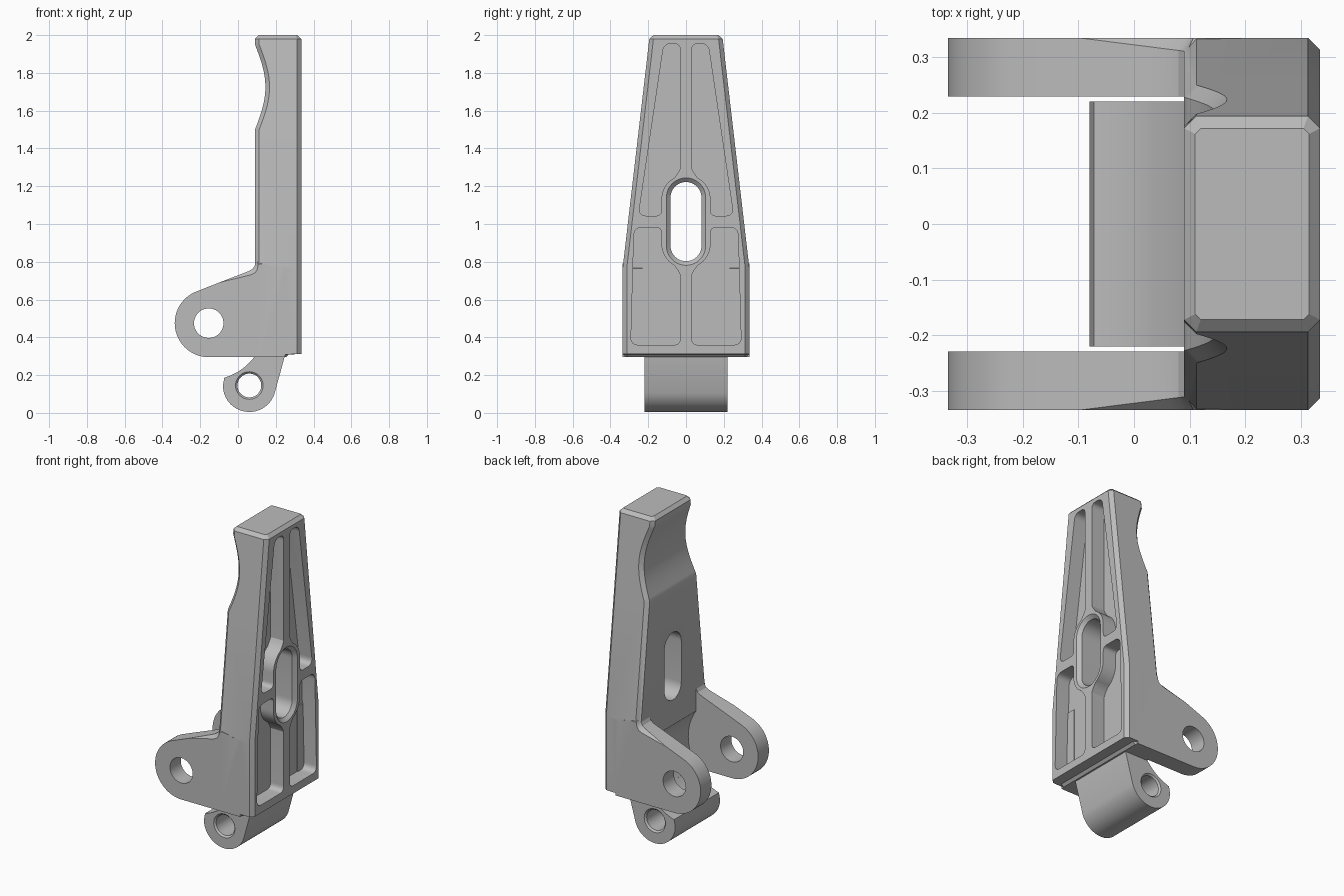
import bpy, bmesh
from math import sin, cos, pi, radians
from mathutils import Vector

cube = bpy.data.objects.get("Cube")
if cube:
    bpy.data.objects.remove(cube, do_unlink=True)

metal = bpy.data.materials.new("grey metal")
metal.use_nodes = True
metal.diffuse_color = (0.5, 0.5, 0.5, 1)
metal.node_tree.nodes["Principled BSDF"].inputs["Base Color"].default_value = (0.5, 0.5, 0.5, 1)


def loft(name, rings):
    """Closed solid through rings of equal point count."""
    bm = bmesh.new()
    rows = [[bm.verts.new(p) for p in ring] for ring in rings]
    n = len(rows[0])
    for a, b in zip(rows, rows[1:]):
        for i in range(n):
            j = (i + 1) % n
            bm.faces.new((a[i], a[j], b[j], b[i]))
    bm.faces.new(rows[0][::-1])
    bm.faces.new(rows[-1])
    bmesh.ops.recalc_face_normals(bm, faces=bm.faces)
    mesh = bpy.data.meshes.new(name)
    bm.to_mesh(mesh)
    bm.free()
    mesh.materials.append(metal)
    ob = bpy.data.objects.new(name, mesh)
    bpy.context.collection.objects.link(ob)
    return ob


def arc(cx, cz, r, a0, a1, n=20):
    angles = [radians(a0 + (a1 - a0) * i / n) for i in range(n + 1)]
    return [(cx + r * cos(a), cz + r * sin(a)) for a in angles]


def fillet(corner, before, after, r, n=6):
    """Rounded corner as a short quadratic curve."""
    c, p, q = Vector(corner), Vector(before), Vector(after)
    p = c + (p - c).normalized() * r
    q = c + (q - c).normalized() * r
    return [tuple((1 - t) ** 2 * p + 2 * t * (1 - t) * c + t * t * q)
            for t in (i / n for i in range(n + 1))]


def along_y(outline, y):
    return [(x, y, z) for x, z in outline]


def along_x(outline, x):
    return [(x, y, z) for y, z in outline]


def combine(target, other, operation):
    mod = target.modifiers.new("join", "BOOLEAN")
    mod.operation, mod.solver, mod.object = operation, "EXACT", other
    bpy.context.view_layer.objects.active = target
    bpy.ops.object.modifier_apply(modifier=mod.name)
    bpy.data.objects.remove(other, do_unlink=True)


# Tapered body with chamfered corners and a finger scoop near the top
BACK, FACE, CH = 0.09, 0.335, 0.022


def half_width(z):
    return 0.335 if z < 0.77 else 0.335 - 0.143 * (z - 0.77) / 1.23


def section(z, x0, x1, w, c=CH):
    return [(x0, c - w, z), (x0 + c, -w, z), (x1 - c, -w, z), (x1, c - w, z),
            (x1, w - c, z), (x1 - c, w, z), (x0 + c, w, z), (x0, w - c, z)]


rings = [section(0.295, BACK, 0.255, 0.335), section(0.31, BACK, 0.27, 0.335)]
rings += [section(z, BACK, FACE, half_width(z)) for z in (0.311, 0.77)]
for i in range(25):
    t = i / 24
    z = 1.5 + 0.45 * t
    rings.append(section(z, BACK + 0.055 * sin(pi * t), FACE, half_width(z)))
rings.append(section(1.98, BACK, FACE, half_width(1.98)))
rings.append(section(2.0, BACK + 0.02, FACE - 0.02, half_width(2.0) - 0.02, 0.01))
bracket = loft("lever_bracket", rings)

# Round clearance between the lugs
PIVOT = (-0.155, 0.475)
clearance = arc(*PIVOT, 0.30, 0, 360, 64)[:-1]
combine(bracket, loft("clearance", [along_y(clearance, y) for y in (-0.23, 0.23)]), "DIFFERENCE")

# Four weight pockets around the slot
upper = [(0.03, 1.955), (0.117, 1.955), (0.252, 1.043), (0.13, 1.043)]
lower = [(0.03, 0.36), (0.292, 0.36), (0.275, 0.982), (0.13, 0.982)]
for corners, cz, sign in ((upper, 1.13, 1), (lower, 0.895, -1)):
    top_in, top_out, low_out, low_in = corners
    bow = arc(0, cz, 0.13, 0, 62 * sign, 10)
    neck = (0.03, bow[-1][1] + 0.05 * sign)
    outline = (fillet(top_in, neck, top_out, 0.035) + fillet(top_out, top_in, low_out, 0.04)
               + fillet(low_out, top_out, low_in, 0.045) + fillet(low_in, low_out, bow[0], 0.03)
               + bow + [(0.04, neck[1] - 0.02 * sign), neck])
    for side in (-1, 1):
        ring = [(side * y, z) for y, z in outline]
        combine(bracket, loft("pocket", [along_x(ring, x) for x in (FACE - 0.09, 0.4)]), "DIFFERENCE")


# Long slot through the body, with a chamfered mouth
def slot_ring(r):
    return arc(0, 1.14, r, 0, 180) + arc(0, 0.885, r, 180, 360)


slot = [along_x(slot_ring(r), x) for x, r in
        ((0.0, 0.082), (0.315, 0.082), (0.335, 0.104), (0.36, 0.104))]
combine(bracket, loft("slot", slot), "DIFFERENCE")

# Pair of pivot lugs, their top outer edge chamfered towards the body
lug_top = [(0.095, 0.81), (0.091, 0.785), (0.08, 0.765), (0.06, 0.752), (0.03, 0.74), (-0.1, 0.69)]
lug = [(0.25, 0.295), (0.25, 0.765), (0.13, 0.79)] + lug_top + arc(*PIVOT, 0.18, 111, 270, 32)


def lug_rings(side):
    inner, middle, outer = [], [], []
    for x, z in lug:
        t = max(0, (x + 0.1) / 0.19) * 0.024 if (x, z) in lug_top else 0
        inner.append((x, side * 0.229, z))
        middle.append((x, side * (0.335 - t), z))
        outer.append((x + t * 0.5, side * 0.335, z - t))
    return [inner, middle, outer]


for side in (-1, 1):
    combine(bracket, loft("lug", lug_rings(side)), "UNION")
bore = arc(*PIVOT, 0.078, 0, 360, 40)[:-1]
combine(bracket, loft("lug_bore", [along_y(bore, y) for y in (-0.5, 0.5)]), "DIFFERENCE")

# Hinge knuckle under the body
HINGE = (0.06, 0.145)
knuckle = (arc(*HINGE, 0.14, 180, 345, 32) + [(0.245, 0.29), (0.245, 0.33), (0.11, 0.33)]
           + arc(*PIVOT, 0.30, -33, -74, 14))
combine(bracket, loft("knuckle", [along_y(knuckle, y) for y in (-0.22, 0.22)]), "UNION")
pin_hole = [along_y(arc(*HINGE, r, 0, 360, 40)[:-1], y) for y, r in
            ((-0.23, 0.073), (-0.22, 0.073), (-0.21, 0.063),
             (0.21, 0.063), (0.22, 0.073), (0.23, 0.073))]
combine(bracket, loft("pin_hole", pin_hole), "DIFFERENCE")

# Smooth curves, keep crisp edges
bpy.ops.object.select_all(action="DESELECT")
bracket.select_set(True)
bpy.context.view_layer.objects.active = bracket
bpy.ops.object.shade_smooth_by_angle(angle=radians(25))
